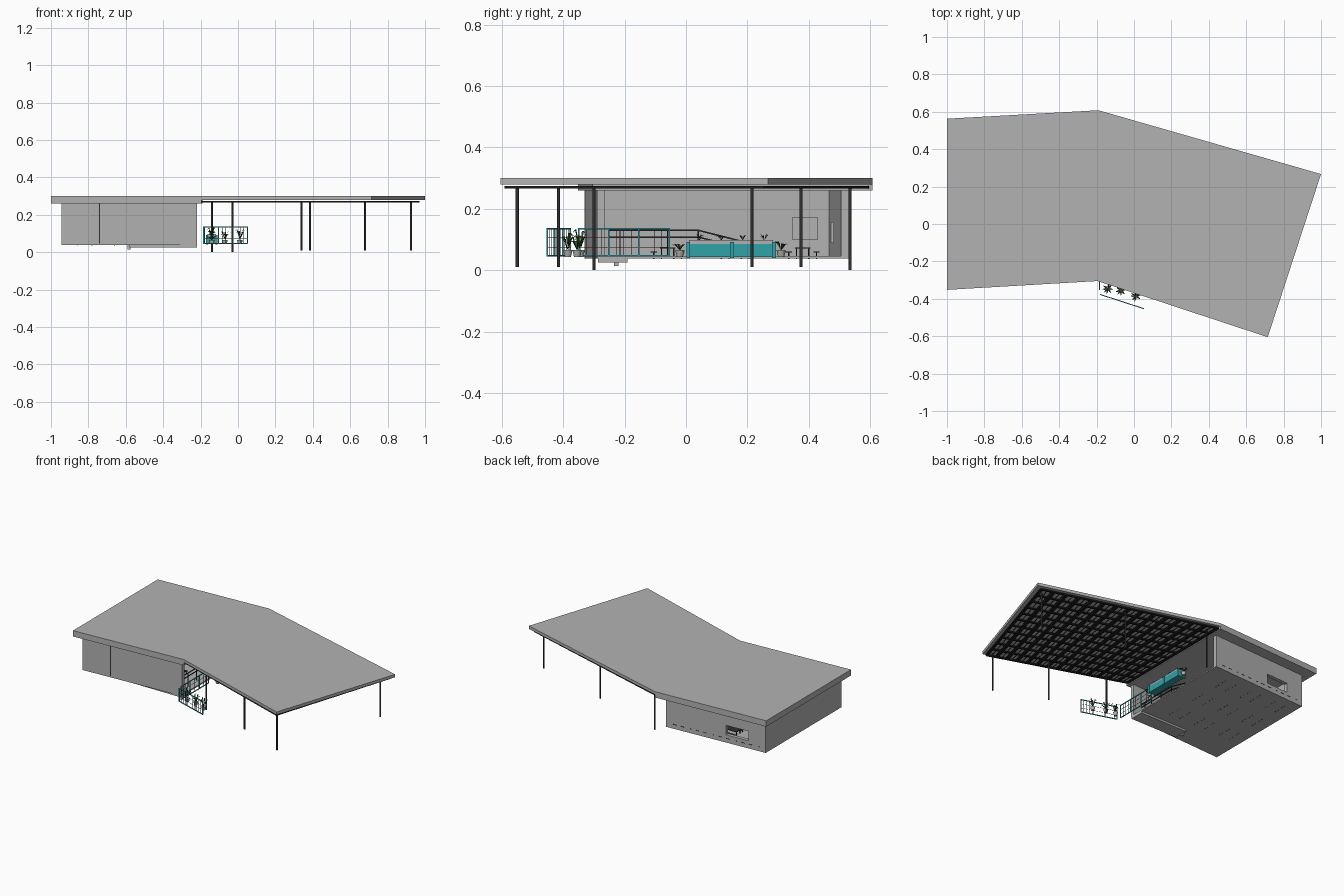
import bpy, bmesh, math, random
from mathutils import Vector, Matrix

if "Cube" in bpy.data.objects:
    bpy.data.objects.remove(bpy.data.objects["Cube"])

random.seed(4)


def material(name, rgb):
    m = bpy.data.materials.new(name)
    m.diffuse_color = (*rgb, 1)
    m.use_nodes = True
    m.node_tree.nodes["Principled BSDF"].inputs["Base Color"].default_value = m.diffuse_color
    return m


GREY = material("light grey", (0.45, 0.45, 0.45))
DARK = material("charcoal", (0.03, 0.03, 0.03))
BLACK = material("black steel", (0.012, 0.012, 0.012))
TEAL = material("teal", (0.03, 0.36, 0.39))
GREEN = material("leaf green", (0.035, 0.09, 0.02))


def finish(name, bm, mat):
    bmesh.ops.recalc_face_normals(bm, faces=bm.faces)
    me = bpy.data.meshes.new(name)
    bm.to_mesh(me)
    bm.free()
    me.materials.append(mat)
    ob = bpy.data.objects.new(name, me)
    bpy.context.collection.objects.link(ob)
    return ob


def add_prism(bm, pts, z0, z1):
    lo = [bm.verts.new((x, y, z0)) for x, y in pts]
    hi = [bm.verts.new((x, y, z1)) for x, y in pts]
    bm.faces.new(lo[::-1])
    bm.faces.new(hi)
    n = len(pts)
    for i in range(n):
        j = (i + 1) % n
        bm.faces.new((lo[i], lo[j], hi[j], hi[i]))


def add_box(bm, x0, x1, y0, y1, z0, z1):
    add_prism(bm, [(x0, y0), (x1, y0), (x1, y1), (x0, y1)], z0, z1)


def add_bar(bm, a, b, w, h=None):
    """Square bar from a to b, w wide and h high."""
    a, b = Vector(a), Vector(b)
    d = b - a
    rot = d.to_track_quat('Z', 'Y').to_matrix().to_4x4()
    size = Matrix.Diagonal((w, h or w, d.length, 1))
    bmesh.ops.create_cube(bm, size=1, matrix=Matrix.Translation((a + b) / 2) @ rot @ size)


def prism(name, pts, z0, z1, mat=GREY):
    bm = bmesh.new()
    add_prism(bm, pts, z0, z1)
    return finish(name, bm, mat)


def box(name, x0, x1, y0, y1, z0, z1, mat=GREY):
    return prism(name, [(x0, y0), (x1, y0), (x1, y1), (x0, y1)], z0, z1, mat)


# Roofs: thick one over the house, thin canopy beside it
NW, N, NE = (-1, 0.563), (-0.19, 0.608), (1, 0.267)
SE, S, SW = (0.715, -0.605), (-0.195, -0.305), (-1, -0.352)
prism("house_roof", [SW, S, N, NW], 0.26, 0.30)
prism("canopy_roof", [S, SE, NE, N], 0.28, 0.30)

# Lattice of beams under the canopy
quad = [Vector((*p, 0.270)) for p in ((-0.19, -0.285), (0.70, -0.585), (0.965, 0.255), (-0.185, 0.59))]


def on_canopy(u, v):
    return quad[0].lerp(quad[1], u).lerp(quad[3].lerp(quad[2], u), v)


bm = bmesh.new()
for i in range(15):
    u = i / 14
    add_bar(bm, on_canopy(u, 0), on_canopy(u, 1), 0.012, 0.009)
for i in range(12):
    v = i / 11
    add_bar(bm, on_canopy(0, v), on_canopy(1, v), 0.012, 0.009)
for i in range(42):
    u = (i + 0.5) / 42
    add_bar(bm, on_canopy(u, 0), on_canopy(u, 1), 0.003)
finish("canopy_lattice", bm, BLACK)

# Slender columns in two rows
bm = bmesh.new()
for x, y, z in ((0.68, -0.55, 0.01), (0.34, -0.415, 0.01), (-0.03, -0.30, 0),
                (0.925, 0.215, 0.01), (0.385, 0.375, 0.01), (-0.14, 0.535, 0)):
    bmesh.ops.create_cone(bm, cap_ends=True, segments=12, radius1=0.005, radius2=0.005,
                          depth=0.272 - z, matrix=Matrix.Translation((x, y, (0.272 + z) / 2)))
finish("columns", bm, DARK)


# House shell, open on the east side
def north(x):
    return 0.49 + (x + 0.945) * 0.055


def south(x):
    return -0.33 + (x + 0.945) * 0.055


def wall_run(x0, x1, line, t):
    return [(x0, line(x0)), (x1, line(x1)), (x1, line(x1) + t), (x0, line(x0) + t)]


W, E = -0.945, -0.22
prism("floor_slab", [(W, south(W)), (E, south(E)), (E, north(E)), (W, north(W))], 0.038, 0.046)
prism("west_wall", [(W, south(W)), (W + 0.02, south(W)), (W + 0.02, north(W)), (W, north(W))], 0.04, 0.262)
prism("south_wall_west", wall_run(W, -0.744, south, 0.025), 0.04, 0.262)
prism("south_wall_east", wall_run(-0.737, E, south, 0.025), 0.04, 0.262)
prism("south_wall_joint", wall_run(-0.745, -0.736, lambda x: south(x) + 0.003, 0.018), 0.04, 0.262, DARK)
north_wall = prism("north_wall", wall_run(W, E, north, -0.025), 0.04, 0.262)
cutter = box("window_cutter", -0.82, -0.655, 0.4, 0.6, 0.09, 0.155)
cutter.hide_render = True
cutter.hide_viewport = True
cut = north_wall.modifiers.new("window", 'BOOLEAN')
cut.object = cutter
cut.solver = 'EXACT'
box("wall_panel", W + 0.019, W + 0.026, 0.345, 0.43, 0.10, 0.172)
box("entry_step", -0.58, E, -0.287, -0.19, 0.025, 0.04)
box("step_foot", -0.59, -0.575, -0.235, -0.22, 0.014, 0.04)

# Row of small dark slots on the north wall
bm = bmesh.new()
for i in range(12):
    x = -0.9 + i * 0.055
    add_prism(bm, wall_run(x, x + (0.022 if i % 3 else 0.01), lambda q: north(q) - 0.002, 0.004), 0.066, 0.069)
finish("wall_slots", bm, DARK)

# Tables and benches whose feet reach through the floor
tops, legs = bmesh.new(), bmesh.new()
for x in (-0.82, -0.62, -0.42):
    for y in (-0.06, 0.16, 0.38):
        add_box(tops, x - 0.045, x + 0.045, y - 0.025, y + 0.025, 0.070, 0.074)
        for s in (-1, 1):
            b = y + s * 0.045
            add_box(tops, x - 0.045, x + 0.045, b - 0.01, b + 0.01, 0.058, 0.061)
            for t in (-1, 1):
                add_box(legs, x + t * 0.04 - 0.002, x + t * 0.04 + 0.002, b - 0.002, b + 0.002, 0.036, 0.059)
                add_box(legs, x + t * 0.04 - 0.002, x + t * 0.04 + 0.002,
                        y + s * 0.02 - 0.002, y + s * 0.02 + 0.002, 0.036, 0.071)
finish("table_tops", tops, DARK)
finish("furniture_legs", legs, BLACK)

# Inner handrail that slopes down at its end
bm = bmesh.new()
for z in (0.130, 0.108):
    add_bar(bm, (-0.27, -0.25, z), (-0.27, 0.04, z), 0.005)
    add_bar(bm, (-0.27, 0.04, z), (-0.27, 0.17, z - 0.033), 0.005)
for y in (-0.215, -0.155, -0.06, 0.04):
    add_box(bm, -0.272, -0.268, y - 0.002, y + 0.002, 0.045, 0.13)
finish("inner_handrail", bm, DARK)


# Terrace railings: teal frame with thin dark bars
def railing(name, a, b, bays):
    a, b = Vector(a), Vector(b)
    frame, bars = bmesh.new(), bmesh.new()

    def at(t, z):
        p = a.lerp(b, t)
        return (p.x, p.y, z)

    for z in (0.047, 0.135):
        add_bar(frame, at(0, z), at(1, z), 0.005)
    for i in range(bays + 1):
        add_bar(frame, at(i / bays, 0.045), at(i / bays, 0.137), 0.005)
    for i in range(1, bays * 4):
        add_bar(bars, at(i / (bays * 4), 0.047), at(i / (bays * 4), 0.135), 0.0015)
    for z in (0.075, 0.105):
        add_bar(bars, at(0, z), at(1, z), 0.0015)
    finish(name + "_frame", frame, TEAL)
    finish(name + "_bars", bars, DARK)


railing("front_railing", (-0.18, -0.377), (0.05, -0.452), 3)
railing("side_railing", (-0.185, -0.35), (-0.185, -0.055), 3)

# Teal planter with posts and a grey rim
box("planter_body", -0.165, -0.115, 0.005, 0.288, 0.043, 0.085, TEAL)
box("planter_rim", -0.162, -0.118, 0.01, 0.283, 0.085, 0.098)
bm = bmesh.new()
for y in (0.007, 0.15, 0.287):
    for x in (-0.165, -0.115):
        add_box(bm, x - 0.005, x + 0.005, y - 0.006, y + 0.006, 0.04, 0.092)
finish("planter_posts", bm, TEAL)

# Pots and leafy plants
pots, leaves = bmesh.new(), bmesh.new()


def plant(x, y, z, spread, height, count):
    for i in range(count):
        ang = i * math.tau / count + random.uniform(-0.3, 0.3)
        d = Vector((math.cos(ang), math.sin(ang), 0))
        side = Vector((-d.y, d.x, 0)) * spread * 0.14
        h = height * random.uniform(0.6, 1)
        base = Vector((x, y, z))
        mid = base + d * spread * 0.6 + Vector((0, 0, h))
        tip = base + d * spread + Vector((0, 0, h * 0.85))
        leaves.faces.new([leaves.verts.new(p) for p in (base, mid - side, tip, mid + side)])


for x, y, h in ((-0.14, -0.345, 0.07), (-0.07, -0.355, 0.05), (0.01, -0.385, 0.06),
                (-0.14, -0.02, 0.025), (-0.14, 0.31, 0.03)):
    bmesh.ops.create_cone(pots, cap_ends=True, segments=12, radius1=0.010, radius2=0.015,
                          depth=0.022, matrix=Matrix.Translation((x, y, 0.054)))
    plant(x, y, 0.064, 0.03, h, 8)
for i in range(4):
    plant(-0.14, 0.045 + i * 0.07, 0.097, 0.018, 0.02, 7)
finish("pots", pots, GREY)
finish("plants", leaves, GREEN)
